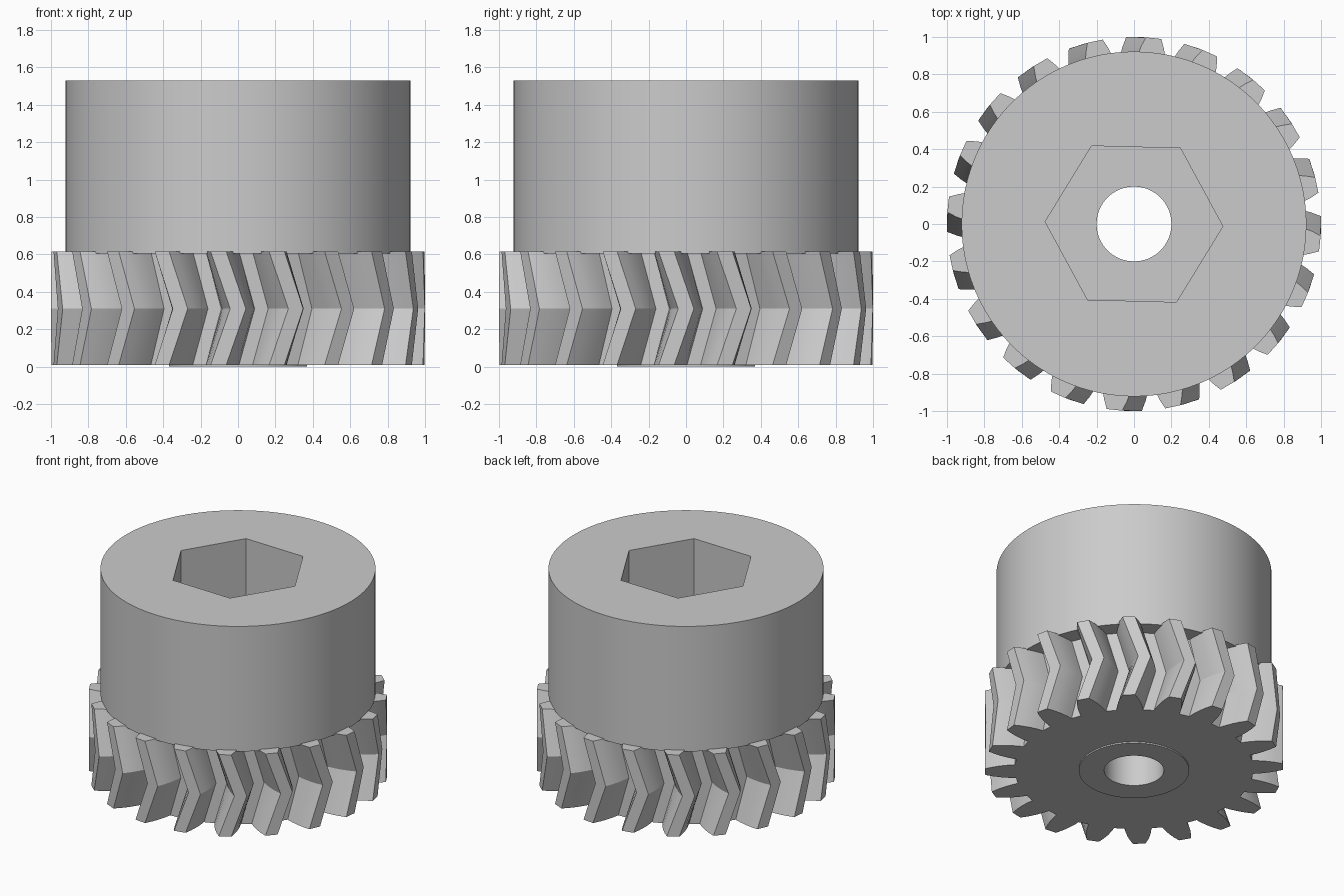
import bpy
import bmesh
from math import cos, sin, radians, tau

cube = bpy.data.objects.get("Cube")
if cube:
    bpy.data.objects.remove(cube)

TEETH = 20
TWIST = -6.0                      # degrees, tooth ends relative to the middle
GEAR_BOTTOM, GEAR_MID, GEAR_TOP = 0.01, 0.31, 0.615
COLLAR_BOTTOM, COLLAR_TOP = 0.605, 1.53
SOCKET_FLOOR = 0.8
BORE, HUB, COLLAR = 0.2, 0.37, 0.922

grey = bpy.data.materials.new("plain grey")
grey.use_nodes = True
colour = (0.6, 0.6, 0.6, 1)
grey.diffuse_color = colour
grey.node_tree.nodes["Principled BSDF"].inputs["Base Color"].default_value = colour


def circle(radius, z, sides=96, turn=0.0):
    return [(radius * cos(tau * i / sides + radians(turn)),
             radius * sin(tau * i / sides + radians(turn)), z) for i in range(sides)]


def toothed(z, turn):
    """Gear outline: (radius, half angle) of one flank, mirrored and repeated."""
    flank = [(0.8, 6.4), (0.85, 5.7), (0.9, 4.8), (0.95, 3.7), (1.0, 2.4)]
    tooth = [(r, -a) for r, a in flank] + [(r, a) for r, a in reversed(flank)]
    points = []
    for i in range(TEETH):
        for r, a in tooth:
            angle = radians(360 * i / TEETH + a + turn)
            points.append((r * cos(angle), r * sin(angle), z))
    return points


def solid(name, loops):
    """Close a ring of loops: flat caps at equal height, walls otherwise."""
    bm = bmesh.new()
    rings = []
    for loop in loops:
        verts = [bm.verts.new(p) for p in loop]
        edges = [bm.edges.new((verts[i - 1], verts[i])) for i in range(len(verts))]
        rings.append((verts, edges))
    for k in range(len(rings)):
        (va, ea), (vb, eb) = rings[k - 1], rings[k]
        if abs(va[0].co.z - vb[0].co.z) < 1e-6:
            bmesh.ops.triangle_fill(bm, edges=ea + eb, use_beauty=True)
        else:
            for i in range(len(va)):
                bm.faces.new((va[i - 1], va[i], vb[i], vb[i - 1]))
    bmesh.ops.recalc_face_normals(bm, faces=bm.faces)
    mesh = bpy.data.meshes.new(name)
    bm.to_mesh(mesh)
    bm.free()
    mesh.materials.append(grey)
    obj = bpy.data.objects.new(name, mesh)
    bpy.context.collection.objects.link(obj)
    bpy.ops.object.select_all(action="DESELECT")
    obj.select_set(True)
    bpy.context.view_layer.objects.active = obj
    bpy.ops.object.shade_smooth_by_angle(angle=radians(20))
    return obj


# Herringbone gear with a thin raised hub underneath
solid("herringbone_gear", [
    circle(BORE, 0), circle(HUB, 0), circle(HUB, GEAR_BOTTOM),
    toothed(GEAR_BOTTOM, TWIST), toothed(GEAR_MID, 0), toothed(GEAR_TOP, TWIST),
    circle(BORE, GEAR_TOP),
])

# Collar with a hexagonal socket above the bore
solid("socket_collar", [
    circle(BORE, COLLAR_BOTTOM), circle(COLLAR, COLLAR_BOTTOM),
    circle(COLLAR, COLLAR_TOP), circle(0.475, COLLAR_TOP, 6, -1.5),
    circle(0.475, SOCKET_FLOOR, 6, -1.5), circle(BORE, SOCKET_FLOOR),
])
